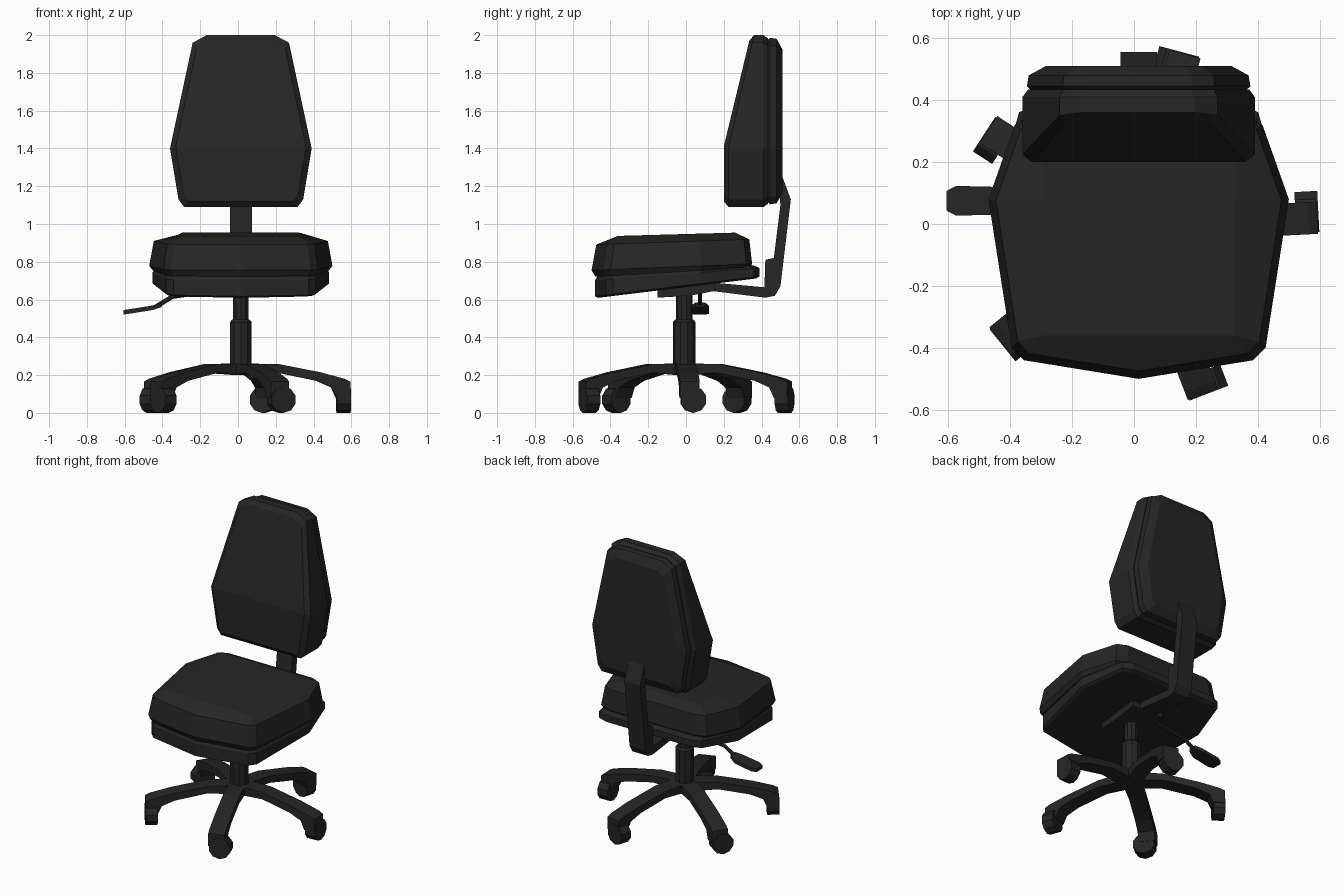
import bpy, bmesh, math
from mathutils import Matrix, Vector

if "Cube" in bpy.data.objects:
    bpy.data.objects.remove(bpy.data.objects["Cube"])

CX, CY = 0.015, -0.01          # axis of the column

black = bpy.data.materials.new("charcoal black")
black.diffuse_color = (0.019, 0.019, 0.019, 1)
black.use_nodes = True
black.node_tree.nodes["Principled BSDF"].inputs["Base Color"].default_value = black.diffuse_color


def finish(name, bm):
    bmesh.ops.remove_doubles(bm, verts=bm.verts, dist=0.0005)
    bmesh.ops.recalc_face_normals(bm, faces=bm.faces)
    me = bpy.data.meshes.new(name)
    bm.to_mesh(me)
    bm.free()
    me.materials.append(black)
    ob = bpy.data.objects.new(name, me)
    bpy.context.collection.objects.link(ob)
    return ob


def loft(name, rings, caps=None):
    """Skin a stack of equal-length rings; caps are index lists for both ends."""
    bm = bmesh.new()
    vs = [[bm.verts.new(p) for p in r] for r in rings]
    n = len(rings[0])
    for a, b in zip(vs, vs[1:]):
        for i in range(n):
            j = (i + 1) % n
            bm.faces.new((a[i], a[j], b[j], b[i]))
    for cap in caps or [list(range(n))]:
        for r in (vs[0], vs[-1]):
            bm.faces.new([r[i] for i in cap])
    return finish(name, bm)


def prism(name, profile, x0, x1, m=Matrix()):
    """Extrude a (y, z) profile along x."""
    return loft(name, [[m @ Vector((x, y, z)) for y, z in profile] for x in (x0, x1)])


def rod(name, a, b, r, sides=8, r2=None):
    a, b = Vector(a), Vector(b)
    d = b - a
    m = Matrix.Translation((a + b) / 2) @ d.to_track_quat('Z', 'Y').to_matrix().to_4x4()
    bm = bmesh.new()
    bmesh.ops.create_cone(bm, cap_ends=True, segments=sides, radius1=r,
                          radius2=r if r2 is None else r2, depth=d.length, matrix=m)
    return finish(name, bm)


def mirrored(half):
    return half + [(-x, y) for x, y in reversed(half)]


# Backrest: tapered cushion and rear shell, lofted front to back
back = mirrored([(0.18, 2.0), (0.255, 1.96), (0.375, 1.4), (0.33, 1.13), (0.30, 1.09)])
back_caps = [[2, 3, 4, 5, 6, 7], [7, 8, 9, 0, 1, 2]]


def back_ring(inset, y, follow=False):
    ring = []
    for x, z in back:
        lean = 0.135 * max(0, z - 1.4) / 0.6 if follow else 0
        ring.append((CX + x * (1 - inset / 0.375), y + lean,
                     1.545 + (z - 1.545) * (1 - inset / 0.455)))
    return ring


loft("backrest_cushion", [back_ring(0.03, 0.20, True), back_ring(0, 0.225, True),
                          back_ring(0, 0.41), back_ring(0.018, 0.435)], back_caps)
loft("backrest_shell", [back_ring(0.03, 0.43), back_ring(0.014, 0.445),
                        back_ring(0.02, 0.48), back_ring(0.075, 0.51)], back_caps)

# Seat: cushion with bevelled crown over a sloping shell
seat = [(0, -0.50)] + [(0.37, -0.44), (0.41, -0.40), (0.485, 0.08), (0.40, 0.32), (0.33, 0.35)]
seat += [(-x, y) for x, y in reversed(seat[1:])]


def seat_ring(scale, z_front, z_back, back_y=0.35, clamp=None):
    ring = []
    for x, y in seat:
        x, y = x * scale, y * scale
        if y > 0.2:
            y += (back_y - 0.35 * scale)
        if clamp:
            x = max(-clamp, min(clamp, x))
            y = max(-0.36, min(0.26, y))
        ring.append((CX + x, y, z_front + (z_back - z_front) * (y + 0.5) / 0.86))
    return ring


loft("seat_cushion", [seat_ring(0.96, 0.72, 0.77, 0.34), seat_ring(1, 0.755, 0.79),
                      seat_ring(0.95, 0.89, 0.92, 0.335), seat_ring(1, 0.933, 0.957, clamp=0.31)])
loft("seat_shell", [seat_ring(0.93, 0.605, 0.71, 0.37), seat_ring(0.965, 0.615, 0.72, 0.39),
                    seat_ring(0.965, 0.70, 0.765, 0.39), seat_ring(0.94, 0.72, 0.78, 0.36)])

# Bent bar carrying the backrest
prism("backrest_bar", [(0.05, 0.66), (0.14, 0.645), (0.42, 0.61), (0.47, 0.62), (0.50, 0.67),
                       (0.555, 1.13), (0.51, 1.25), (0.49, 1.2), (0.50, 1.1), (0.465, 0.82),
                       (0.42, 0.81), (0.415, 0.665), (0.14, 0.69), (0.05, 0.70)],
      CX - 0.058, CX + 0.06)

# Tilt mechanism under the seat
prism("tilt_mechanism", [(-0.15, 0.61), (0.02, 0.62), (0.15, 0.645), (0.15, 0.70), (-0.15, 0.68)],
      CX - 0.12, CX + 0.12)

# Height lever with flat paddle
rod("lever_rod", (-0.08, 0.075, 0.655), (-0.35, 0.075, 0.615), 0.012, 6)
rod("lever_bend", (-0.34, 0.075, 0.62), (-0.43, 0.075, 0.565), 0.012, 6)
loft("lever_paddle", [[(x, 0.075 + s * w, z + t) for s, t in
                       ((-1, -0.012), (1, -0.012), (1, 0.012), (-1, 0.012))]
                      for x, z, w in ((-0.405, 0.572, 0.025), (-0.45, 0.557, 0.045),
                                      (-0.575, 0.537, 0.048), (-0.605, 0.533, 0.032))])

# Gas column
rod("column_sleeve", (CX, CY, 0.20), (CX, CY, 0.48), 0.06, 10)
rod("column_collar", (CX, CY, 0.48), (CX, CY, 0.495), 0.06, 10, 0.048)
rod("column_piston", (CX, CY, 0.49), (CX, CY, 0.66), 0.044, 10)

# Five-star base: bent legs with casters whose axles point outward
leg = [(0, 0.262), (0.20, 0.258), (0.42, 0.215), (0.55, 0.18), (0.578, 0.165), (0.578, 0.08),
       (0.505, 0.08), (0.48, 0.135), (0.40, 0.17), (0.20, 0.212), (0.0, 0.20)]
for k in range(5):
    turn = Matrix.Translation((CX, CY, 0)) @ Matrix.Rotation(math.radians(3 + 72 * k), 4, 'Z')
    # profile runs along local y, so spin a quarter turn to point along the leg
    prism(f"base_leg_{k + 1}", leg, -0.052, 0.052, turn @ Matrix.Rotation(-math.pi / 2, 4, 'Z'))
    rod(f"caster_wheel_{k + 1}", turn @ Vector((0.508, 0.02, 0.07)),
        turn @ Vector((0.582, 0.02, 0.07)), 0.07, 10)
